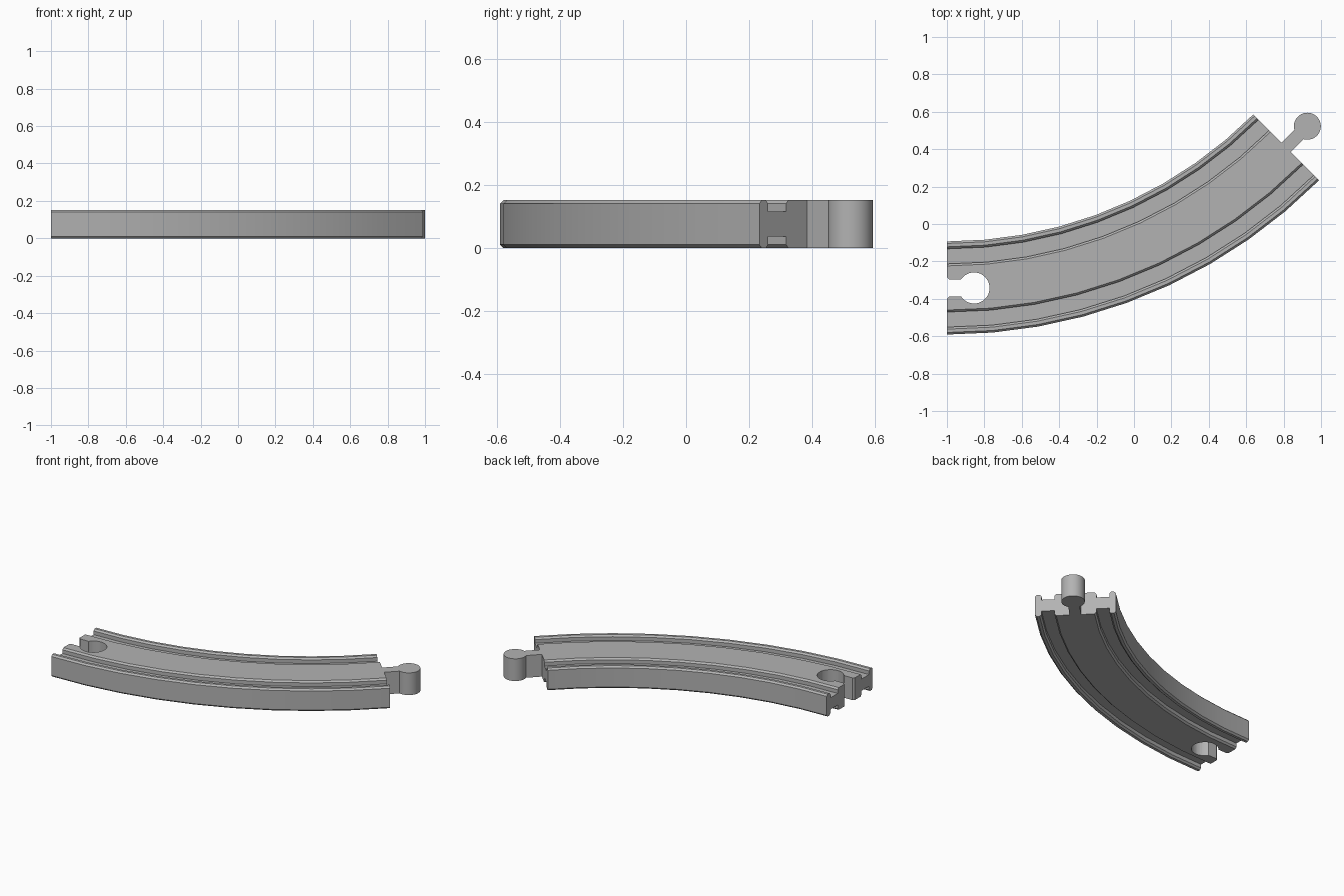
import bpy, bmesh
from math import sin, cos, asin, pi, radians
from mathutils import Matrix

if "Cube" in bpy.data.objects:
    bpy.data.objects.remove(bpy.data.objects["Cube"], do_unlink=True)

HEIGHT = 0.152
GROOVE = 0.036          # groove depth
BEVEL = 0.011
RADIUS = 2.564          # centre line of the bend
BEND_Y = 2.222          # centre of the bend, at x = -1
ANGLE = radians(45)
STEPS = 9

grey = bpy.data.materials.new("plain_grey")
grey.diffuse_color = (0.45, 0.45, 0.45, 1)
grey.use_nodes = True
grey.node_tree.nodes["Principled BSDF"].inputs["Base Color"].default_value = (0.45, 0.45, 0.45, 1)


def add_object(name, bm):
    bmesh.ops.recalc_face_normals(bm, faces=bm.faces)
    mesh = bpy.data.meshes.new(name)
    bm.to_mesh(mesh)
    bm.free()
    mesh.materials.append(grey)
    obj = bpy.data.objects.new(name, mesh)
    bpy.context.collection.objects.link(obj)
    return obj


def smooth(obj):
    bpy.ops.object.select_all(action='DESELECT')
    obj.select_set(True)
    bpy.context.view_layer.objects.active = obj
    bpy.ops.object.shade_smooth_by_angle(angle=radians(30))


def keyhole(name, mouth, half_neck, distance, radius, z0, z1):
    """Prism with a round head at the end of a neck running along +x."""
    start = asin(half_neck / radius)
    count = 40
    arc = []
    for i in range(count + 1):
        a = pi - start - (2 * pi - 2 * start) * i / count
        arc.append((distance + radius * cos(a), radius * sin(a)))
    outline = mouth + arc + [(x, -y) for x, y in reversed(mouth)]
    bm = bmesh.new()
    face = bm.faces.new([bm.verts.new((x, y, z0)) for x, y in outline])
    top = bmesh.ops.extrude_face_region(bm, geom=[face])["geom"]
    bmesh.ops.translate(bm, vec=(0, 0, z1 - z0),
                        verts=[g for g in top if isinstance(g, bmesh.types.BMVert)])
    return add_object(name, bm)


# Track cross-section: one quarter, mirrored across and up-down
low, high = HEIGHT / 2 - GROOVE, HEIGHT / 2
rail_out, rail_in, deck = 0.249, 0.209, 0.129
quarter = [
    (rail_out, high - BEVEL), (rail_out - BEVEL, high),
    (rail_in + BEVEL, high), (rail_in, high - BEVEL), (rail_in, low),
    (deck, low), (deck, high - BEVEL), (deck - BEVEL, high),
]
top_half = quarter + [(-r, z) for r, z in reversed(quarter)]
section = top_half + [(r, -z) for r, z in reversed(top_half)]

# Sweep the section round the bend
bm = bmesh.new()
rings = []
for i in range(STEPS + 1):
    a = ANGLE * i / STEPS
    rings.append([bm.verts.new((-1 + (RADIUS + r) * sin(a),
                                BEND_Y - (RADIUS + r) * cos(a),
                                z + HEIGHT / 2)) for r, z in section])
n = len(section)
for one, two in zip(rings, rings[1:]):
    for k in range(n):
        bm.faces.new((one[k], one[(k + 1) % n], two[(k + 1) % n], two[k]))
bm.faces.new(rings[0])
bm.faces.new(rings[-1])
track = add_object("curved_track", bm)

# Socket with a flared mouth, cut from the left end
cutter = keyhole("socket_cutter", [(-0.03, 0.058), (0, 0.058), (0.012, 0.046)],
                 0.046, 0.145, 0.083, -0.1, HEIGHT + 0.1)
cutter.location = (-1, BEND_Y - RADIUS, 0)
cutter.hide_render = True
cutter.hide_viewport = True
cut = track.modifiers.new("socket", 'BOOLEAN')
cut.operation = 'DIFFERENCE'
cut.solver = 'EXACT'
cut.object = cutter
smooth(track)

# Connector peg on the other end
peg = keyhole("connector_peg", [(0, 0.035)], 0.035, 0.161, 0.072, 0, HEIGHT)
peg.data.transform(
    Matrix.Translation((-1 + RADIUS * sin(ANGLE), BEND_Y - RADIUS * cos(ANGLE), 0))
    @ Matrix.Rotation(ANGLE, 4, 'Z'))
smooth(peg)
